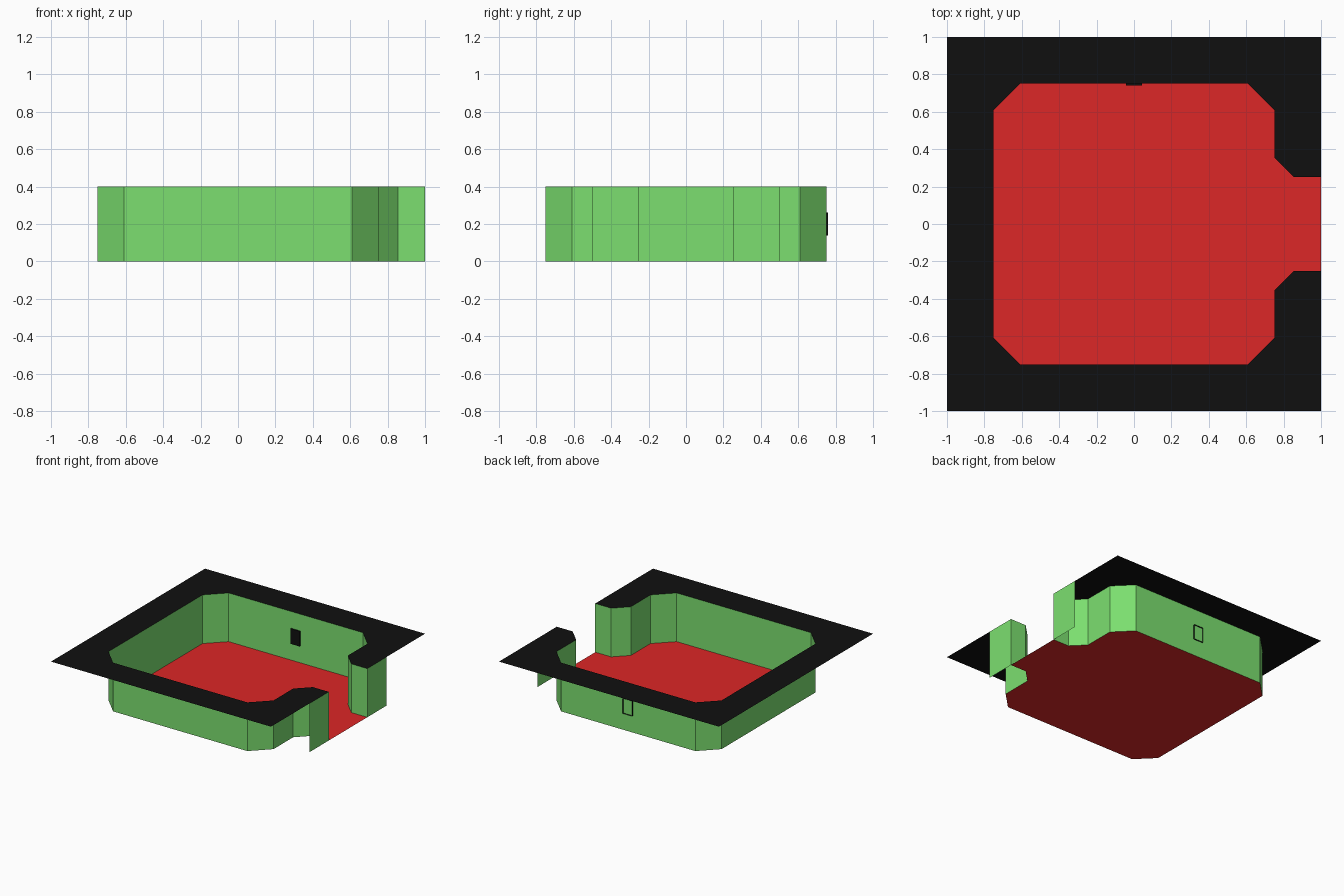
import bpy

cube = bpy.data.objects.get("Cube")
if cube:
    bpy.data.objects.remove(cube, do_unlink=True)

HEIGHT = 0.4


def material(name, rgb):
    mat = bpy.data.materials.new(name)
    mat.use_nodes = True
    color = (*rgb, 1)
    mat.diffuse_color = color
    bsdf = next(n for n in mat.node_tree.nodes if n.type == "BSDF_PRINCIPLED")
    bsdf.inputs["Base Color"].default_value = color
    return mat


def mesh_object(name, verts, faces, mat):
    mesh = bpy.data.meshes.new(name)
    mesh.from_pydata(verts, [], faces)
    mesh.materials.append(mat)
    obj = bpy.data.objects.new(name, mesh)
    bpy.context.collection.objects.link(obj)
    return obj


def sheet(name, outline, z, mat):
    """One flat face from an outline."""
    return mesh_object(name, [(x, y, z) for x, y in outline],
                       [range(len(outline))], mat)


def curtain(name, path, bottom, top, mat, closed=False):
    """Upright strip of quads along a path."""
    n = len(path)
    verts = [(x, y, z) for z in (bottom, top) for x, y in path]
    faces = [(i, (i + 1) % n, n + (i + 1) % n, n + i)
             for i in range(n if closed else n - 1)]
    return mesh_object(name, verts, faces, mat)


green = material("wall green", (0.2, 0.74, 0.16))
red = material("floor red", (0.72, 0.02, 0.02))
black = material("rim black", (0.005, 0.005, 0.005))

# Room plan: front half from the doorway to the far wall, then mirrored
half = [(1, -0.25), (0.855, -0.25), (0.75, -0.355), (0.75, -0.61),
        (0.61, -0.75), (-0.61, -0.75), (-0.75, -0.61)]
plan = half + [(x, -y) for x, y in reversed(half)]

# Floor, including the doorway passage
floor = sheet("floor", list(reversed(plan)), 0, red)

# Walls, with a flange on each side of the doorway
walls = curtain("walls", [(1, -0.5)] + plan + [(1, 0.5)], 0, HEIGHT, green)

# Square rim around the top, open at the doorway
rim = sheet("top_rim", plan + [(1, 1), (-1, 1), (-1, -1), (1, -1)], HEIGHT, black)

# Small switch: open-backed box set through the back wall
w, low, high, near, far = 0.043, 0.138, 0.262, 0.74, 0.76
ring = [(-w, low), (w, low), (w, high), (-w, high)]
verts = [(x, y, z) for y in (near, far) for x, z in ring]
faces = [(0, 1, 2, 3)] + [(i, i + 4, (i + 1) % 4 + 4, (i + 1) % 4) for i in range(4)]
switch = mesh_object("wall_switch", verts, faces, black)

# Turn every face to look outward consistently
for face in floor.data.polygons:
    if face.normal.z < 0:
        floor.data.flip_normals()
        break
if rim.data.polygons[0].normal.z < 0:
    rim.data.flip_normals()
